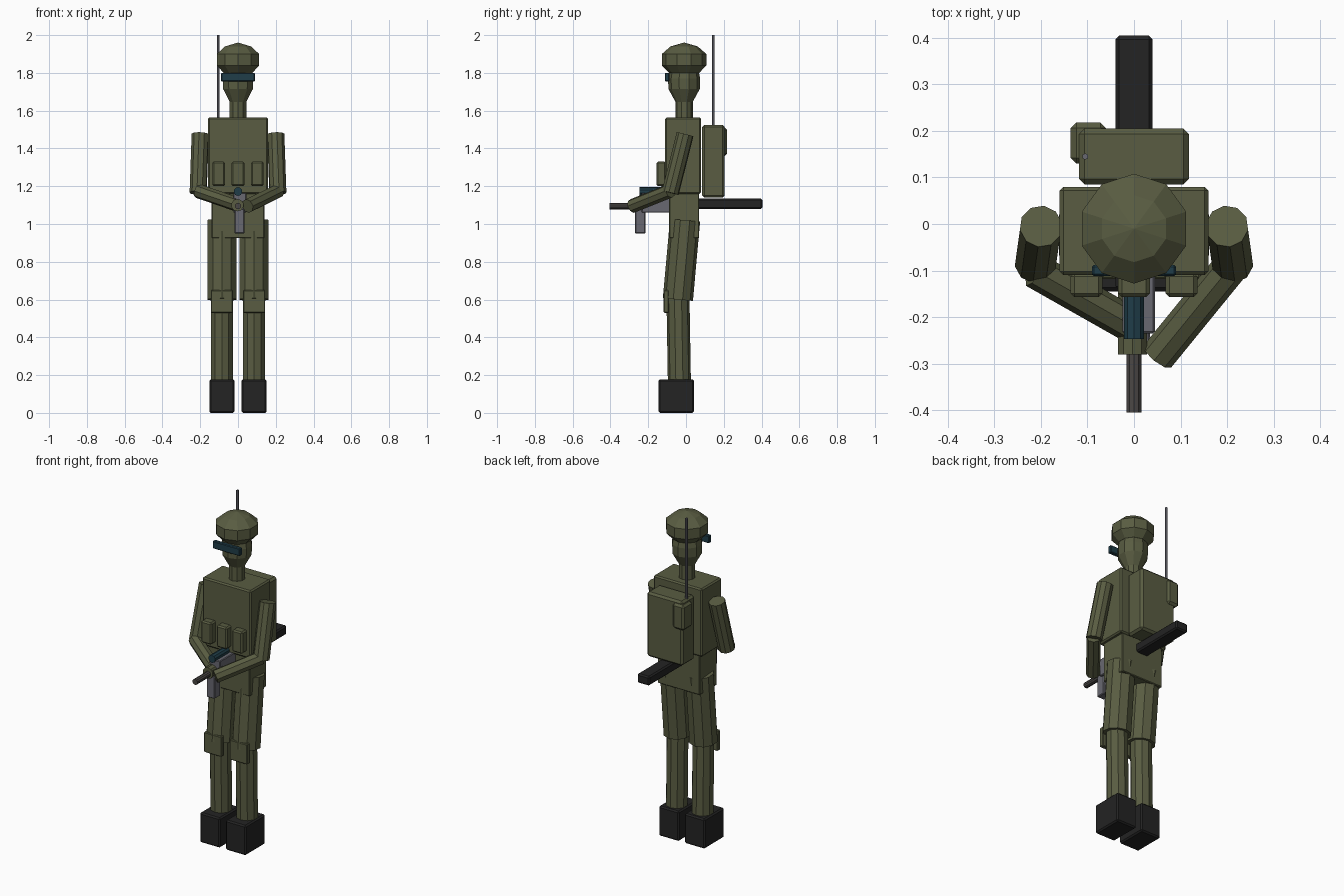
import bpy
import math
from mathutils import Vector

cube = bpy.data.objects.get("Cube")
if cube:
    bpy.data.objects.remove(cube, do_unlink=True)


def material(name, rgb):
    m = bpy.data.materials.new(name)
    m.use_nodes = True
    m.diffuse_color = (*rgb, 1)
    m.node_tree.nodes["Principled BSDF"].inputs["Base Color"].default_value = (*rgb, 1)
    return m


GREEN = material("olive_cloth", (0.1, 0.108, 0.054))
BLACK = material("black_rubber", (0.017, 0.017, 0.017))
TEAL = material("dark_teal_glass", (0.014, 0.047, 0.066))
GREY = material("grey_metal", (0.14, 0.14, 0.165))
DARK = material("dark_metal", (0.07, 0.064, 0.06))


def finish(obj, name, mat, bevel=0):
    obj.name = name
    obj.data.materials.append(mat)
    if bevel:
        mod = obj.modifiers.new("edge_bevel", 'BEVEL')
        mod.width = bevel
        mod.segments = 1
    return obj


def box(name, mat, x, y, z, bevel=0.008):
    """Box spanning the (low, high) range on each axis."""
    spans = (x, y, z)
    bpy.ops.mesh.primitive_cube_add(size=1, location=[(a + b) / 2 for a, b in spans])
    obj = bpy.context.object
    for v in obj.data.vertices:
        for i, (a, b) in enumerate(spans):
            v.co[i] *= b - a
    return finish(obj, name, mat, bevel)


def tube(name, mat, start, end, radius, sides=10):
    """Straight prism between two points."""
    a, b = Vector(start), Vector(end)
    d = b - a
    bpy.ops.mesh.primitive_cylinder_add(vertices=sides, radius=radius, depth=d.length,
                                        location=(a + b) / 2,
                                        rotation=d.to_track_quat('Z', 'Y').to_euler())
    return finish(bpy.context.object, name, mat)


def lathe(name, mat, profile, y, sides=10):
    """Solid turned around a vertical axis from (radius, height) rings."""
    verts, faces = [], []
    for r, z in profile:
        for i in range(sides):
            t = 2 * math.pi * (i + 0.5) / sides
            verts.append((r * math.cos(t), y + r * math.sin(t), z))
    for k in range(len(profile) - 1):
        for i in range(sides):
            j = (i + 1) % sides
            faces.append((k * sides + i, k * sides + j,
                          (k + 1) * sides + j, (k + 1) * sides + i))
    faces.append(tuple(reversed(range(sides))))
    faces.append(tuple(range(len(verts) - sides, len(verts))))
    mesh = bpy.data.meshes.new(name)
    mesh.from_pydata(verts, [], faces)
    obj = bpy.data.objects.new(name, mesh)
    bpy.context.collection.objects.link(obj)
    return finish(obj, name, mat)


# Body
box("torso", GREEN, (-0.16, 0.16), (-0.11, 0.08), (1.16, 1.565))
box("pelvis", GREEN, (-0.14, 0.14), (-0.09, 0.07), (0.925, 1.165), 0.004)

# Neck, head, cap and goggles
tube("neck", GREEN, (0, -0.01, 1.55), (0, -0.01, 1.68), 0.046)
lathe("head", GREEN, [(0.045, 1.645), (0.083, 1.715), (0.085, 1.77), (0.075, 1.82)], -0.01)
lathe("cap", GREEN, [(0.08, 1.80), (0.118, 1.84), (0.118, 1.9),
                     (0.072, 1.94), (0.002, 1.96)], -0.01)
box("goggles", TEAL, (-0.09, 0.09), (-0.112, -0.088), (1.755, 1.8), 0.004)

# Legs and upper arms, one per side
for side, s in (("left", 1), ("right", -1)):
    x = s * 0.085
    tube(side + "_thigh", GREEN, (x, -0.005, 1.02), (x, -0.043, 0.6), 0.08)
    tube(side + "_shin", GREEN, (x, -0.043, 0.64), (x, -0.035, 0.16), 0.061)
    box(side + "_knee_pad", GREEN, (x - 0.058, x + 0.058), (-0.118, -0.092),
        (0.53, 0.65), 0.004)
    box(side + "_boot", BLACK, (x - 0.067, x + 0.067), (-0.145, 0.042), (0, 0.178))
    tube(side + "_upper_arm", GREEN, (s * 0.2, -0.005, 1.475),
         (s * 0.211, -0.083, 1.165), 0.046)

# Forearms reaching to the weapon
tube("left_forearm", GREEN, (0.213, -0.085, 1.175), (0.05, -0.285, 1.095), 0.038, 8)
tube("right_forearm", GREEN, (-0.213, -0.1, 1.175), (-0.01, -0.215, 1.105), 0.038, 8)

# Chest pouches
for i, x in enumerate((-0.102, 0, 0.102)):
    box(f"chest_pouch_{i + 1}", GREEN, (x - 0.034, x + 0.034), (-0.157, -0.105), (1.2, 1.33))

# Backpack with radio and aerial
box("backpack", GREEN, (-0.118, 0.118), (0.085, 0.205), (1.14, 1.525), 0.012)
box("radio", GREEN, (-0.136, -0.06), (0.13, 0.218), (1.36, 1.51), 0.012)
tube("aerial", GREY, (-0.105, 0.145, 1.45), (-0.105, 0.145, 2.0), 0.007, 6)

# Weapon
box("stock", BLACK, (-0.04, 0.04), (-0.142, 0.405), (1.08, 1.135))
box("receiver", GREY, (-0.025, 0.045), (-0.235, -0.05), (1.06, 1.165), 0.004)
box("magazine", GREY, (-0.018, 0.034), (-0.27, -0.215), (0.95, 1.08), 0.004)
tube("scope", TEAL, (0, -0.247, 1.172), (0, -0.11, 1.172), 0.023)
tube("handguard", GREEN, (-0.003, -0.28, 1.1), (-0.003, -0.13, 1.1), 0.033)
tube("barrel", DARK, (0, -0.405, 1.095), (0, -0.26, 1.095), 0.017)
